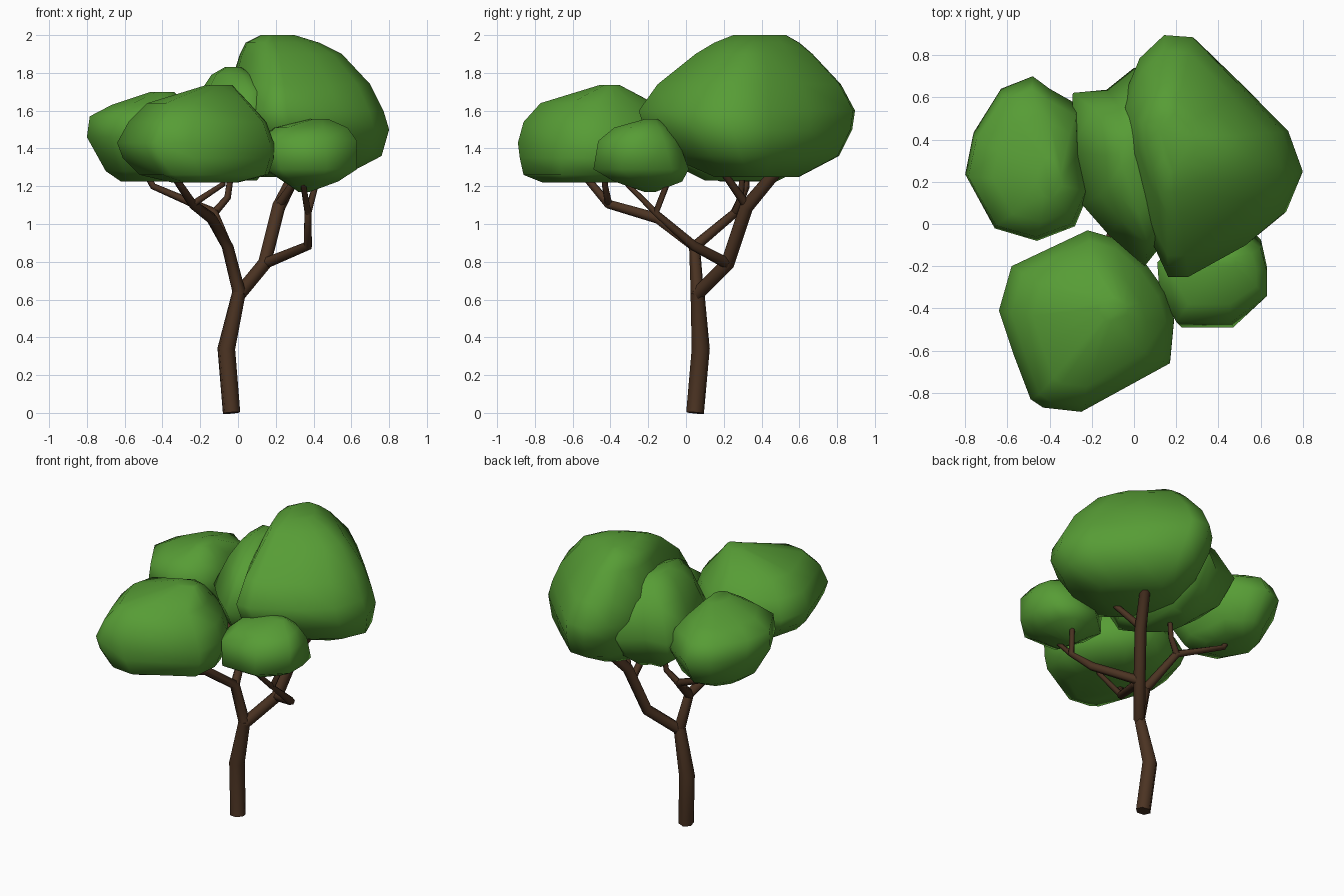
import bpy, bmesh


def material(name, rgb):
    m = bpy.data.materials.new(name)
    m.diffuse_color = (*rgb, 1)
    return m


LEAF = material("leaf_green", (0.095, 0.335, 0.036))
BARK = material("bark_brown", (0.07, 0.033, 0.016))


def canopy(name, outline, levels):
    """Fit the plan outline into a box (z, x0, x1, y0, y1) per level and loft."""
    xs, ys = zip(*outline)
    ax, bx, ay, by = min(xs), max(xs), min(ys), max(ys)
    bm = bmesh.new()
    rings = [[bm.verts.new((x0 + (x - ax) / (bx - ax) * (x1 - x0),
                            y0 + (y - ay) / (by - ay) * (y1 - y0), z))
              for x, y in outline] for z, x0, x1, y0, y1 in levels]
    n = len(outline)
    for a, b in zip(rings, rings[1:]):
        for i in range(n):
            j = (i + 1) % n
            bm.faces.new((a[i], a[j], b[j], b[i]))
    bm.faces.new(rings[0])
    bm.faces.new(rings[-1][::-1])
    bmesh.ops.recalc_face_normals(bm, faces=bm.faces)
    for f in bm.faces:
        f.smooth = True
    me = bpy.data.meshes.new(name)
    bm.to_mesh(me)
    bm.free()
    me.materials.append(LEAF)
    bpy.context.collection.objects.link(bpy.data.objects.new(name, me))


def limb(name, *paths):
    """Tapered low-poly tubes through (x, y, z, radius) points."""
    cu = bpy.data.curves.new(name, 'CURVE')
    cu.dimensions = '3D'
    cu.bevel_depth = 1
    cu.bevel_resolution = 1
    cu.use_fill_caps = True
    for path in paths:
        sp = cu.splines.new('POLY')
        sp.points.add(len(path) - 1)
        for p, (x, y, z, r) in zip(sp.points, path):
            p.co = (x, y, z, 1)
            p.radius = r
    cu.materials.append(BARK)
    ob = bpy.data.objects.new(name, cu)
    bpy.context.collection.objects.link(ob)
    bpy.ops.object.select_all(action='DESELECT')
    ob.select_set(True)
    bpy.context.view_layer.objects.active = ob
    bpy.ops.object.convert(target='MESH')
    bpy.ops.object.shade_smooth_by_angle(angle=1.2)


# Trunk
limb("trunk", [(-0.034, 0.048, 0, 0.048), (-0.062, 0.078, 0.34, 0.049), (0.008, 0.06, 0.65, 0.037)])

# Left limb: front fork and back fork
limb("left_limb",
     [(0.008, 0.06, 0.63, 0.036), (-0.055, 0.045, 0.88, 0.032), (-0.14, -0.15, 1.03, 0.031),
      (-0.24, -0.41, 1.105, 0.026), (-0.35, -0.55, 1.27, 0.02)],
     [(-0.24, -0.41, 1.105, 0.02), (-0.08, -0.43, 1.21, 0.016), (-0.07, -0.43, 1.28, 0.015)])
limb("back_left_branches",
     [(-0.055, 0.045, 0.88, 0.03), (-0.125, 0.26, 1.06, 0.025), (-0.45, 0.32, 1.2, 0.018), (-0.49, 0.32, 1.27, 0.016)],
     [(-0.125, 0.26, 1.06, 0.022), (-0.055, 0.29, 1.14, 0.018), (-0.035, 0.3, 1.28, 0.016)])

# Right limb: thick back fork and angular front fork
limb("right_limb",
     [(0.008, 0.06, 0.63, 0.036), (0.14, 0.22, 0.79, 0.037), (0.215, 0.32, 1.09, 0.037), (0.31, 0.48, 1.28, 0.032)],
     [(0.215, 0.32, 1.1, 0.024), (0.33, 0.2, 1.27, 0.018)])
limb("front_right_branches",
     [(0.14, 0.22, 0.79, 0.03), (0.37, 0.04, 0.885, 0.026), (0.37, -0.16, 1.06, 0.02), (0.42, -0.09, 1.24, 0.016)],
     [(0.37, -0.16, 1.06, 0.018), (0.34, -0.34, 1.24, 0.014)])

# Large back-right crown
canopy("large_crown",
       [(0.15, 0.90), (0.29, 0.89), (0.52, 0.66), (0.73, 0.44), (0.80, 0.24), (0.72, 0.04), (0.55, -0.10),
        (0.27, -0.25), (0.17, -0.25), (0.05, 0.0), (-0.04, 0.3), (-0.06, 0.58), (0.03, 0.79)],
       [(1.25, 0.08, 0.55, 0.15, 0.60), (1.36, 0.0, 0.76, -0.10, 0.81), (1.50, -0.05, 0.80, -0.22, 0.88),
        (1.60, -0.06, 0.77, -0.25, 0.895), (1.74, -0.04, 0.70, -0.15, 0.82), (1.90, 0.01, 0.55, 0.05, 0.67),
        (1.96, 0.04, 0.43, 0.15, 0.60), (2.0, 0.12, 0.30, 0.25, 0.53)])

# Middle crown merging into the large one
canopy("middle_crown",
       [(-0.29, 0.63), (-0.13, 0.645), (0.0, 0.75), (0.15, 0.7), (0.22, 0.3), (0.17, -0.05), (0.05, -0.20),
        (-0.12, -0.05), (-0.25, 0.1), (-0.3, 0.35)],
       [(1.23, -0.12, 0.1, 0.1, 0.48), (1.33, -0.25, 0.18, -0.10, 0.62), (1.50, -0.3, 0.22, -0.2, 0.74),
        (1.70, -0.2, 0.2, -0.1, 0.64), (1.79, -0.14, 0.1, 0.05, 0.52), (1.83, -0.07, 0.02, 0.2, 0.42)])

# Front-left crown
canopy("front_left_crown",
       [(-0.58, -0.20), (-0.22, -0.03), (-0.08, -0.07), (0.05, -0.18), (0.15, -0.32), (0.19, -0.45), (0.17, -0.66),
        (-0.25, -0.89), (-0.43, -0.87), (-0.49, -0.83), (-0.57, -0.62), (-0.64, -0.41)],
       [(1.22, -0.35, 0.0, -0.76, -0.3), (1.26, -0.52, 0.16, -0.86, -0.12), (1.35, -0.61, 0.19, -0.88, -0.05),
        (1.43, -0.64, 0.19, -0.89, -0.03), (1.54, -0.58, 0.15, -0.86, -0.08), (1.64, -0.48, 0.06, -0.77, -0.17),
        (1.735, -0.17, -0.03, -0.46, -0.35)])

# Back-left crown
canopy("back_left_crown",
       [(-0.63, 0.64), (-0.48, 0.70), (-0.40, 0.64), (-0.26, 0.56), (-0.25, 0.34), (-0.21, 0.15), (-0.28, -0.02),
        (-0.46, -0.09), (-0.66, -0.03), (-0.80, 0.23), (-0.76, 0.43)],
       [(1.225, -0.62, -0.36, 0.18, 0.48), (1.28, -0.70, -0.28, 0.04, 0.59), (1.46, -0.80, -0.21, -0.08, 0.70),
        (1.57, -0.785, -0.23, -0.06, 0.64), (1.63, -0.67, -0.27, 0.01, 0.52), (1.70, -0.46, -0.34, 0.12, 0.32)])

# Small front-right crown
canopy("front_right_crown",
       [(0.63, -0.34), (0.63, -0.2), (0.6, -0.07), (0.5, 0.02), (0.3, 0.02), (0.11, -0.15), (0.12, -0.3),
        (0.20, -0.49), (0.46, -0.49)],
       [(1.17, 0.32, 0.38, -0.22, -0.16), (1.225, 0.24, 0.53, -0.38, -0.02), (1.29, 0.14, 0.63, -0.49, 0.015),
        (1.44, 0.11, 0.63, -0.465, -0.04), (1.51, 0.19, 0.58, -0.38, -0.09), (1.555, 0.38, 0.48, -0.22, -0.15)])
